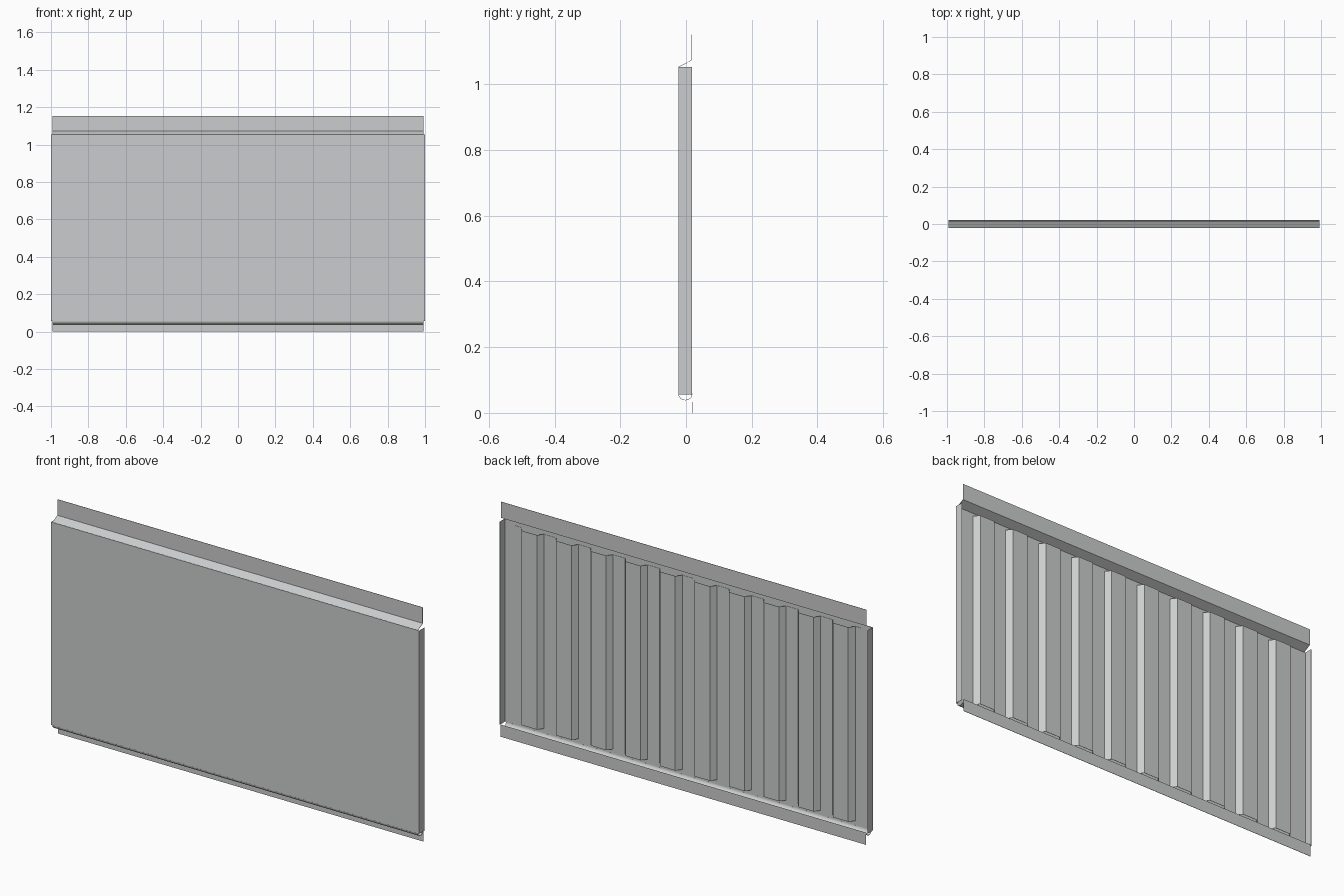
import bpy, bmesh, math
from mathutils import Vector

cube = bpy.data.objects.get("Cube")
if cube:
    bpy.data.objects.remove(cube, do_unlink=True)

SHEET = 0.0014          # metal thickness
FRONT, BACK = -0.022, 0.018
Z_LOW, Z_HIGH = 0.056, 1.053
LIP_HALF = 0.993

steel = bpy.data.materials.new("galvanised_grey")
steel.use_nodes = True
grey = (0.6, 0.605, 0.61, 1)
steel.diffuse_color = grey
bsdf = steel.node_tree.nodes["Principled BSDF"]
bsdf.inputs["Base Color"].default_value = grey
bsdf.inputs["Roughness"].default_value = 0.6


def folded_sheet(name, points, sweep):
    """Sweep an open profile along a vector to make a bent metal sheet."""
    bm = bmesh.new()
    verts = [bm.verts.new(p) for p in points]
    edges = [bm.edges.new(pair) for pair in zip(verts, verts[1:])]
    swept = bmesh.ops.extrude_edge_only(bm, edges=edges)["geom"]
    moved = [g for g in swept if isinstance(g, bmesh.types.BMVert)]
    bmesh.ops.translate(bm, verts=moved, vec=Vector(sweep))
    bmesh.ops.recalc_face_normals(bm, faces=bm.faces)
    mesh = bpy.data.meshes.new(name)
    bm.to_mesh(mesh)
    bm.free()
    mesh.materials.append(steel)
    obj = bpy.data.objects.new(name, mesh)
    bpy.context.collection.objects.link(obj)
    solid = obj.modifiers.new("thickness", "SOLIDIFY")
    solid.thickness = SHEET
    solid.offset = 0
    bpy.ops.object.select_all(action="DESELECT")
    obj.select_set(True)
    bpy.context.view_layer.objects.active = obj
    # Thicken first, so the cut rims and folds all stay crisp
    bpy.ops.object.modifier_apply(modifier=solid.name)
    return obj


# Front face with its two returned side flanges
edge = 1 - SHEET / 2
tray = [(-edge, BACK), (-edge, FRONT), (edge, FRONT), (edge, BACK)]
folded_sheet("front_panel", [(x, y, Z_LOW) for x, y in tray], (0, 0, Z_HIGH - Z_LOW))

# Stepped lip along the top
lip = [(FRONT, Z_HIGH), (0.016, 1.073), (0.016, 1.152)]
folded_sheet("top_lip", [(-LIP_HALF, y, z) for y, z in lip], (2 * LIP_HALF, 0, 0))

# Rounded gutter along the bottom, folded back down into a flange
mid, radius = (FRONT + BACK) / 2, (BACK - FRONT) / 2
hem = []
for i in range(13):
    a = math.pi * (1 + i / 12)
    hem.append((mid + radius * math.cos(a), Z_LOW + 0.017 * math.sin(a)))
hem += [(0.021, 0.059), (0.021, 0)]
folded_sheet("bottom_hem", [(-LIP_HALF, y, z) for y, z in hem], (2 * LIP_HALF, 0, 0))
bpy.ops.object.shade_smooth_by_angle(angle=math.radians(30))

# Corrugated stiffener behind the front face
RIBS, PITCH = 10, 0.188
VALLEY_Y, CREST_Y = -0.0185, 0.008
half = RIBS * PITCH / 2
ribs = [(-half, VALLEY_Y)]
for i in range(RIBS):
    c = (i + 0.5) * PITCH - half
    ribs += [(c - 0.061, VALLEY_Y), (c - 0.041, CREST_Y),
             (c + 0.041, CREST_Y), (c + 0.061, VALLEY_Y)]
ribs.append((half, VALLEY_Y))
folded_sheet("corrugated_back", [(x, y, 0.08) for x, y in ribs], (0, 0, 0.955))
